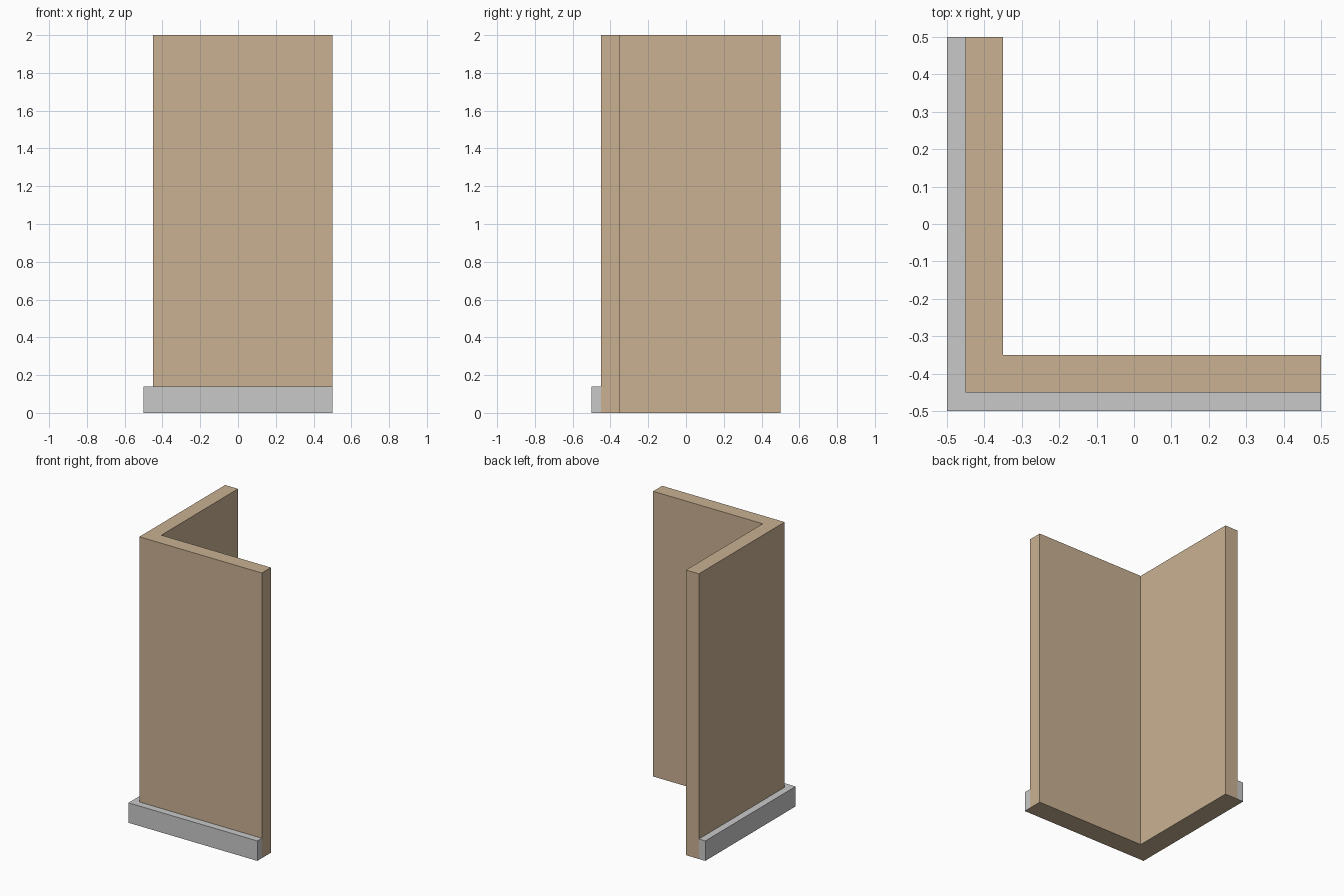
import bpy, bmesh

cube = bpy.data.objects.get("Cube")
if cube:
    bpy.data.objects.remove(cube, do_unlink=True)


def make_material(name, rgb):
    mat = bpy.data.materials.new(name)
    mat.use_nodes = True
    mat.diffuse_color = (*rgb, 1)
    mat.node_tree.nodes["Principled BSDF"].inputs["Base Color"].default_value = (*rgb, 1)
    return mat


tan = make_material("wall_tan", (0.584, 0.440, 0.287))
grey = make_material("skirting_grey", (0.584, 0.584, 0.584))

END = 0.5  # both arms stop here


def corner_prism(name, outer, inner, height, materials):
    """L-shaped footprint between two corner offsets, extruded upwards."""
    outline = [(outer, END), (outer, outer), (END, outer),
               (END, inner), (inner, inner), (inner, END)]
    bm = bmesh.new()
    base = bm.faces.new([bm.verts.new((x, y, 0)) for x, y in outline])
    extruded = bmesh.ops.extrude_face_region(bm, geom=[base], use_keep_orig=True)
    top = [g for g in extruded["geom"] if isinstance(g, bmesh.types.BMVert)]
    bmesh.ops.translate(bm, verts=top, vec=(0, 0, height))
    bmesh.ops.recalc_face_normals(bm, faces=bm.faces)
    # The underside takes the last material in the list
    for face in bm.faces:
        if face.normal.z < -0.5:
            face.material_index = len(materials) - 1
    mesh = bpy.data.meshes.new(name)
    bm.to_mesh(mesh)
    bm.free()
    for mat in materials:
        mesh.materials.append(mat)
    obj = bpy.data.objects.new(name, mesh)
    bpy.context.collection.objects.link(obj)
    return obj


# Two full-height walls meeting at a corner
corner_prism("corner_wall", -0.45, -0.35, 2.0, [tan])

# Low skirting along the outer faces, with a tan underside
corner_prism("skirting", -0.5, -0.45, 0.14, [grey, tan])
